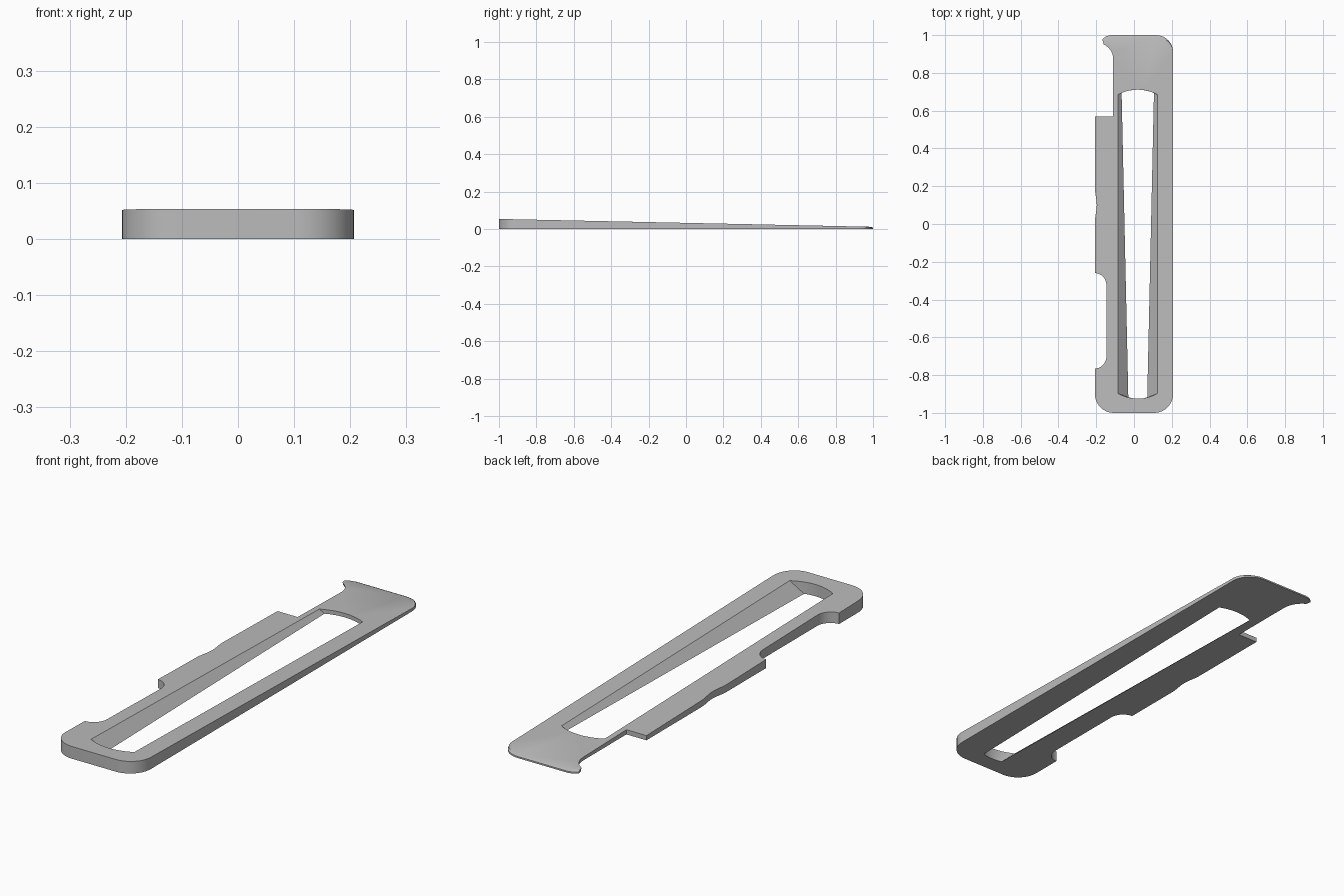
import bpy
import bmesh
from math import sin, cos, radians

if "Cube" in bpy.data.objects:
    bpy.data.objects.remove(bpy.data.objects["Cube"], do_unlink=True)

HALF = 0.207          # half width of the plate
MID = 0.02            # centre line of the slot
SLOT = 0.105          # half width of the slot at the top


def arc(cx, cy, rx, ry, start, end, steps=10):
    """Points along an elliptical arc, angles in degrees."""
    angles = [radians(start + (end - start) * i / steps) for i in range(steps + 1)]
    return [(cx + rx * cos(a), cy + ry * sin(a)) for a in angles]


def top_z(y):
    """Wedge: thick at the front, thin at the back."""
    return 0.0325 - 0.021 * y


# Outer outline, counter-clockwise from the front right corner
outline = arc(-HALF + 0.1, -0.9, 0.1, 0.1, 180, 270)
outline += arc(HALF - 0.1, -0.9, 0.1, 0.1, 270, 360)
outline += arc(HALF - 0.09, 0.91, 0.09, 0.09, 0, 90)
outline += [(-0.125, 1.0), (-0.148, 0.994), (-0.166, 0.98)]   # hooked corner
outline += arc(-0.21, 0.87, 0.1, 0.1, 60, 0)
outline += [(-0.11, 0.57), (-HALF, 0.57)]
# Shallow finger dip in the side tab
outline += [(-HALF + 0.005 * (1 - cos(radians(36 * i))), 0.19 - 0.018 * i)
            for i in range(11)]
# Deep rounded notch
outline += arc(-HALF, -0.325, 0.061, 0.065, 90, 0)
outline += arc(-HALF, -0.7, 0.061, 0.065, 0, -90)


def slot_loop(bottom):
    """Slot with bowed ends; its long sides lean inward going down."""
    points = []
    for end_y, bow, direction in ((-0.897, -0.028, 1), (0.685, 0.026, -1)):
        half = SLOT - (1.07 * top_z(end_y) if bottom else 0)
        for i in range(13):
            offset = direction * half * (i / 6 - 1)
            y = end_y + bow * (1 - (offset / SLOT) ** 2)
            points.append((MID + offset, y, 0 if bottom else top_z(y)))
    return points


bm = bmesh.new()


def ring(points):
    verts = [bm.verts.new(p) for p in points]
    edges = [bm.edges.new((verts[i - 1], verts[i])) for i in range(len(verts))]
    return verts, edges


def wall(lower, upper):
    for i in range(len(lower)):
        bm.faces.new((lower[i - 1], lower[i], upper[i], upper[i - 1]))


def pull_in(y):
    """Soft rounding of the thin back lip."""
    return y - max(0, y - 0.9) * 0.1


base, base_edges = ring([(x, y, 0) for x, y in outline])
middle, _ = ring([(x, y, top_z(y) * 0.6) for x, y in outline])
rim, rim_edges = ring([(x, pull_in(y), top_z(y)) for x, y in outline])
slot_low, slot_low_edges = ring(slot_loop(True))
slot_top, slot_top_edges = ring(slot_loop(False))
wall(base, middle)
wall(middle, rim)
wall(slot_top, slot_low)
bmesh.ops.triangle_fill(bm, edges=base_edges + slot_low_edges, use_beauty=True)
bmesh.ops.triangle_fill(bm, edges=rim_edges + slot_top_edges, use_beauty=True)
bmesh.ops.recalc_face_normals(bm, faces=bm.faces[:])

mesh = bpy.data.meshes.new("slotted_plate")
bm.to_mesh(mesh)
bm.free()
plate = bpy.data.objects.new("slotted_plate", mesh)
bpy.context.collection.objects.link(plate)

# Plain grey material
grey = bpy.data.materials.new("light_grey")
grey.use_nodes = True
colour = (0.5, 0.5, 0.5, 1)
grey.diffuse_color = colour
grey.node_tree.nodes["Principled BSDF"].inputs["Base Color"].default_value = colour
mesh.materials.append(grey)

bpy.ops.object.select_all(action="DESELECT")
plate.select_set(True)
bpy.context.view_layer.objects.active = plate
bpy.ops.object.shade_smooth_by_angle(angle=radians(30))
